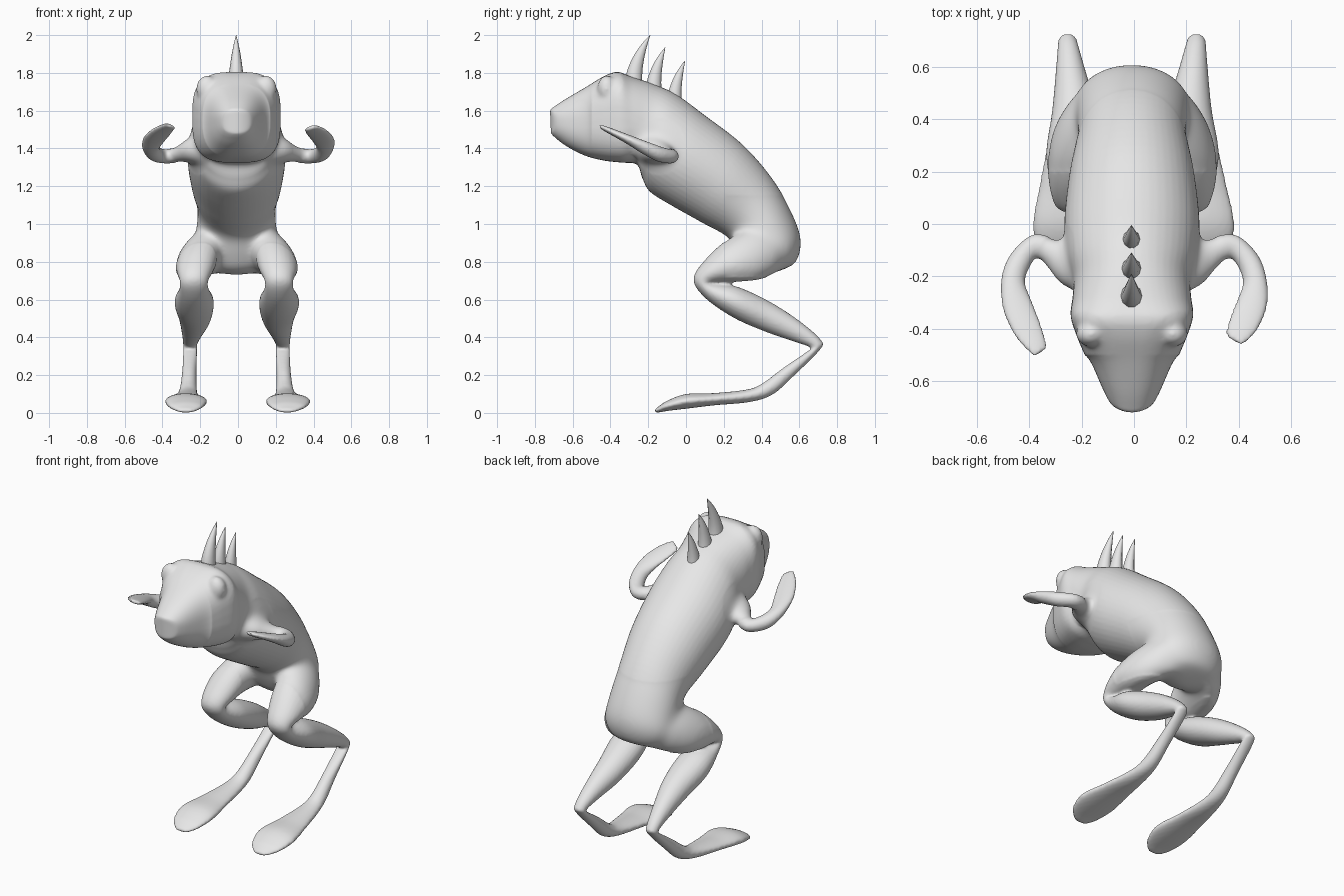
import bpy, bmesh, math
from mathutils import Vector as V

if "Cube" in bpy.data.objects:
    bpy.data.objects.remove(bpy.data.objects["Cube"])

skin = bpy.data.materials.new("grey_skin")
skin.diffuse_color = (0.8, 0.8, 0.8, 1)
skin.use_nodes = True
skin.node_tree.nodes["Principled BSDF"].inputs["Base Color"].default_value = skin.diffuse_color


def finish(bm, name, angle=50):
    bmesh.ops.recalc_face_normals(bm, faces=bm.faces)
    me = bpy.data.meshes.new(name)
    bm.to_mesh(me)
    bm.free()
    me.materials.append(skin)
    ob = bpy.data.objects.new(name, me)
    bpy.context.collection.objects.link(ob)
    bpy.ops.object.select_all(action='DESELECT')
    ob.select_set(True)
    bpy.context.view_layer.objects.active = ob
    bpy.ops.object.shade_smooth_by_angle(angle=math.radians(angle))
    return ob


def catmull(a, b, c, d, t):
    return 0.5 * (2 * b + (c - a) * t + (2 * a - 5 * b + 4 * c - d) * t * t
                  + (3 * b - a - 3 * c + d) * t ** 3)


def loft(name, secs, n=24, steps=6, mirror=1):
    """Skin through sections of (centre, half-axis u, half-axis v, roundness)."""
    full = []
    for i in range(len(secs) - 1):
        q = [secs[min(max(i + k, 0), len(secs) - 1)] for k in (-1, 0, 1, 2)]
        for s in range(steps):
            full.append([catmull(*[p[j] for p in q], s / steps) for j in range(4)])
    full.append(secs[-1])
    bm = bmesh.new()
    rings = []
    for c, u, v, e in full:
        ring = []
        for k in range(n):
            a = 2 * math.pi * k / n
            ca, sa = math.cos(a), math.sin(a)
            p = (c + u * math.copysign(abs(ca) ** (2 / e), ca)
                 + v * math.copysign(abs(sa) ** (2 / e), sa))
            ring.append(bm.verts.new((p.x * mirror, p.y, p.z)))
        rings.append(ring)
    for r, s in zip(rings, rings[1:]):
        for k in range(n):
            bm.faces.new((r[k], r[(k + 1) % n], s[(k + 1) % n], s[k]))
    bm.faces.new(rings[0])
    bm.faces.new(rings[-1])
    return finish(bm, name)


def slab(x, ty, tz, by, bz, w, e=2.0, lean=0.0):
    """Section spanning a top and a bottom point in the side plane."""
    t, b = V((x - lean, ty, tz)), V((x + lean, by, bz))
    return ((t + b) / 2, V((w, 0, 0)), (t - b) / 2, e)


# Head and torso in one skin, from snout to rump
parts = [loft("torso", [
    slab(0, -.72, 1.605, -.715, 1.48, .075, 2.6),
    slab(0, -.70, 1.62, -.69, 1.455, .10, 2.6),
    slab(0, -.64, 1.66, -.63, 1.41, .13, 2.6),
    slab(0, -.53, 1.725, -.53, 1.36, .168, 2.6),
    slab(0, -.43, 1.785, -.43, 1.335, .21, 2.9),
    slab(0, -.36, 1.805, -.34, 1.325, .234, 3.2),
    slab(0, -.29, 1.78, -.26, 1.315, .226, 2.6),
    slab(0, -.17, 1.74, -.23, 1.24, .224, 2.2),
    slab(0, -.05, 1.685, -.19, 1.17, .25),
    slab(0, .10, 1.575, -.08, 1.10, .258),
    slab(0, .30, 1.42, .08, 1.01, .238),
    slab(0, .46, 1.235, .22, .93, .208),
    slab(0, .565, 1.05, .27, .84, .215),
    slab(0, .61, .91, .32, .76, .215),
    slab(0, .585, .80, .40, .73, .15),
    slab(0, .53, .765, .46, .74, .06)], n=48)]

# Hind legs: thigh, folded knee, shin, heel and long flat foot
leg = [
    (.09, .56, .97, .50, .75, .08, 2, .02), (.12, .51, .99, .46, .73, .105, 2, .04),
    (.165, .38, 1.0, .38, .705, .118, 2, .05), (.207, .23, .925, .28, .695, .113, 2, .03),
    (.22, .11, .82, .19, .69, .097, 2, .01), (.225, .04, .71, .145, .685, .075),
    (.225, .10, .61, .165, .685, .08), (.225, .25, .505, .28, .665, .105),
    (.22, .42, .43, .45, .585, .085), (.235, .58, .375, .61, .48, .055),
    (.245, .66, .345, .715, .385, .038), (.245, .635, .32, .71, .335, .038),
    (.25, .51, .235, .57, .195, .038), (.255, .41, .16, .46, .098, .045),
    (.26, .33, .125, .34, .058, .058), (.267, .15, .105, .15, .04, .09),
    (.27, 0, .10, 0, .022, .115), (.27, -.10, .064, -.10, .010, .095),
    (.268, -.145, .034, -.145, .002, .06), (.267, -.164, .02, -.164, .001, .03)]

# Arms: centre, half width, half height; they bend out, then reach forward
arm = [
    (.16, -.17, 1.40, .10, .10), (.235, -.155, 1.39, .088, .07),
    (.30, -.115, 1.372, .060, .046), (.375, -.085, 1.358, .046, .038),
    (.435, -.14, 1.37, .044, .040), (.462, -.22, 1.405, .046, .034),
    (.452, -.30, 1.445, .058, .025), (.425, -.37, 1.478, .058, .019),
    (.395, -.425, 1.503, .045, .014), (.383, -.445, 1.512, .03, .010)]

for side, tag in ((1, "right"), (-1, "left")):
    parts.append(loft("leg_" + tag, [slab(*s) for s in leg], mirror=side))

    secs = []
    for i, (x, y, z, w, h) in enumerate(arm):
        a, b = V(arm[max(i - 1, 0)][:3]), V(arm[min(i + 1, len(arm) - 1)][:3])
        t = (b - a).normalized()
        out = V((-t.y, t.x, 0)).normalized()
        reach = max(0, i - 5) / 4 if side < 0 else 0
        c = V((x - .03 * reach, y - .045 * reach, z + .01 * reach))
        up = out.cross(t).normalized()
        flat = max(0, i - 4) / 5
        secs.append((c, (out + V((0, 0, .3 * flat))) * w, up * h, 2.0))
    parts.append(loft("arm_" + tag, secs, mirror=side))

    # Eye bulge under the brow
    bm = bmesh.new()
    bmesh.ops.create_uvsphere(bm, u_segments=20, v_segments=12, radius=1)
    for v in bm.verts:
        v.co = V((v.co.x * .058 + .156 * side, v.co.y * .05 - .42,
                  v.co.z * .072 + 1.715))
    parts.append(finish(bm, "eye_" + tag))

# Fuse everything into one continuous skin
bpy.ops.object.select_all(action='DESELECT')
for ob in parts:
    ob.select_set(True)
body = parts[0]
bpy.context.view_layer.objects.active = body
bpy.ops.object.join()
body.name = "body"
remesh = body.modifiers.new("fuse", 'REMESH')
remesh.mode = 'VOXEL'
remesh.voxel_size = 0.0085
bpy.ops.object.modifier_apply(modifier=remesh.name)

# Soften the joints: shoulders, hips and eyes
bm = bmesh.new()
bm.from_mesh(body.data)


def soften(test, rounds):
    vs = [v for v in bm.verts if test(V((abs(v.co.x), v.co.y, v.co.z)))]
    for _ in range(rounds):
        bmesh.ops.smooth_vert(bm, verts=vs, factor=0.5, use_axis_x=True,
                              use_axis_y=True, use_axis_z=True)


soften(lambda p: True, 2)
soften(lambda p: (p - V((.22, -.15, 1.41))).length < .15, 45)
soften(lambda p: .72 < p.z < 1.15 and p.y > .2, 50)
soften(lambda p: (p - V((.16, -.43, 1.73))).length < .1, 8)

# Round the muzzle in plan, and lean the figure a touch to one side
for v in bm.verts:
    if v.co.y < -.5 and v.co.z < 1.8 and abs(v.co.x) < .25:
        v.co.y += 4.2 * v.co.x ** 2 * min(1, (-.5 - v.co.y) / .2)
    v.co.x -= .008 * max(0, min(1, (.4 - abs(v.co.x)) / .1))
bm.to_mesh(body.data)
bm.free()
body.data.materials.clear()
body.data.materials.append(skin)
for p in body.data.polygons:
    p.material_index = 0
    p.use_smooth = True

# Three curved spikes along the nape: base y, base z, tip y, tip z, scale
for i, (y, z, ty, tz, s) in enumerate(((-.275, 1.76, -.19, 2.0, 1),
                                       (-.17, 1.72, -.11, 1.935, .92),
                                       (-.06, 1.66, -.005, 1.865, .85))):
    secs = []
    for f, w in ((-.12, .05), (.06, .045), (.3, .037), (.6, .025), (.85, .011), (1, .001)):
        c = V((-.01, y + (ty - y) * max(f, 0) ** 1.8, z + (tz - z) * f))
        secs.append((c, V((w * .9 * s, 0, 0)), V((0, w * s, -w * .3 * s)), 2.0))
    loft("spike_%d" % (i + 1), secs, n=10, steps=2)
